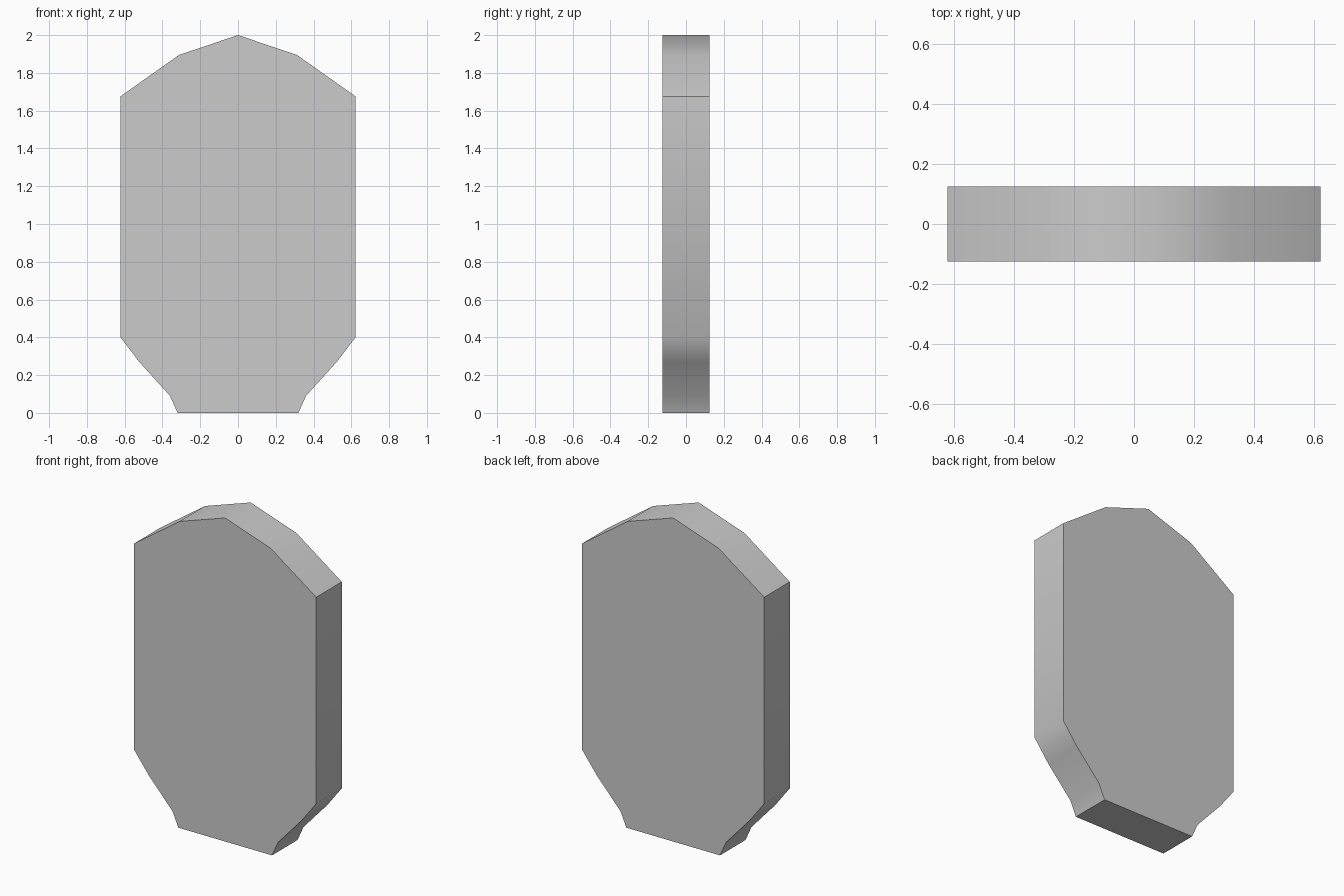
import bpy, bmesh, math

if "Cube" in bpy.data.objects:
    bpy.data.objects.remove(bpy.data.objects["Cube"])

# Half outline of the slab, bottom to top (x, z)
half = [(0.32, 0), (0.36, 0.09), (0.523, 0.27), (0.622, 0.40),
        (0.622, 1.676), (0.312, 1.895)]
outline = half + [(0, 2.0)] + [(-x, z) for x, z in reversed(half)]
depth = 0.25

# Front face, extruded straight back
bm = bmesh.new()
face = bm.faces.new([bm.verts.new((x, -depth / 2, z)) for x, z in outline])
ext = bmesh.ops.extrude_face_region(bm, geom=[face], use_keep_orig=True)
verts = [g for g in ext["geom"] if isinstance(g, bmesh.types.BMVert)]
bmesh.ops.translate(bm, verts=verts, vec=(0, depth, 0))
bmesh.ops.recalc_face_normals(bm, faces=bm.faces)

mesh = bpy.data.meshes.new("slab")
bm.to_mesh(mesh)
bm.free()
slab = bpy.data.objects.new("slab", mesh)
bpy.context.collection.objects.link(slab)

# Soft rim, crisp front and back edges
bpy.context.view_layer.objects.active = slab
slab.select_set(True)
bpy.ops.object.shade_smooth_by_angle(angle=math.radians(45))
